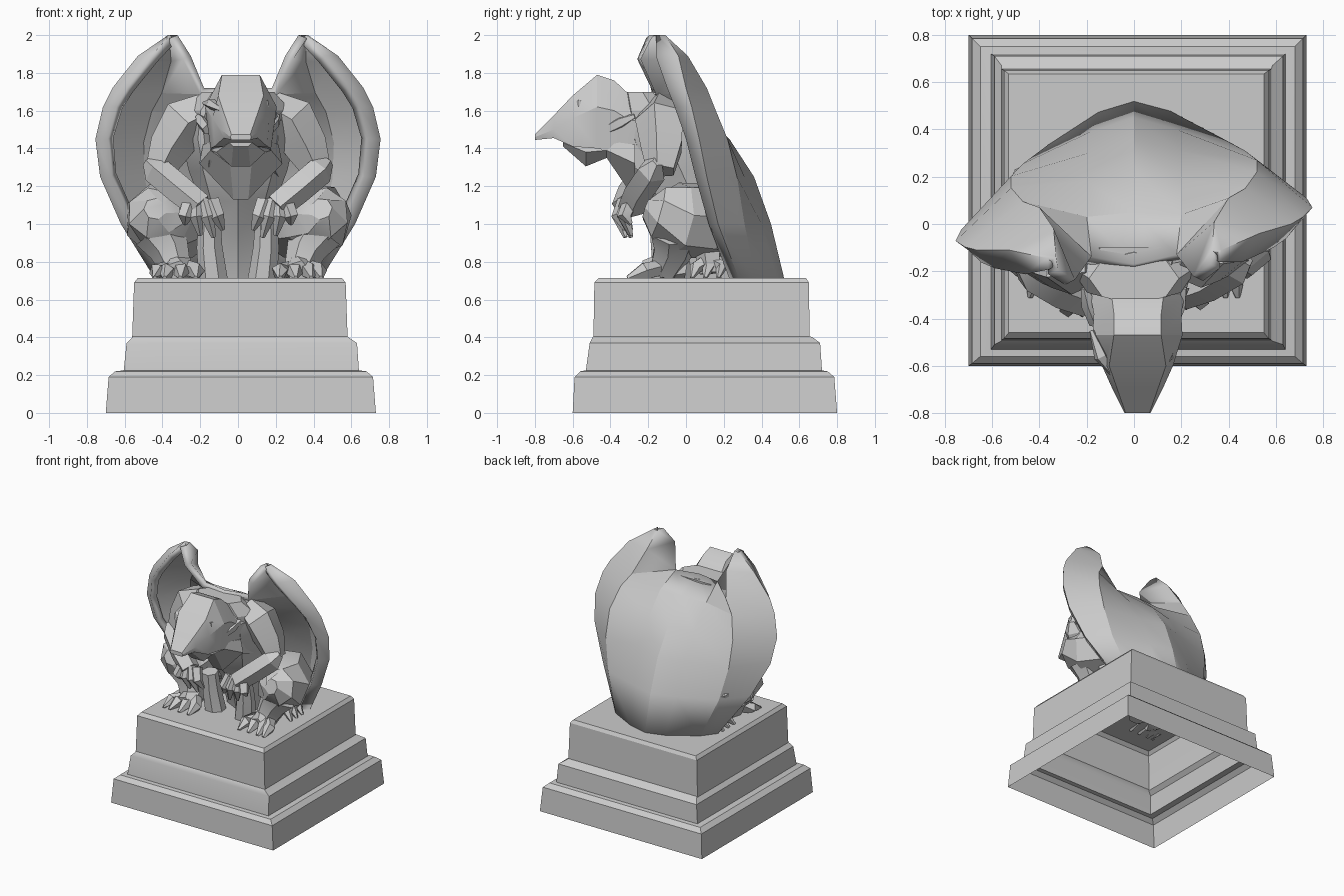
import bpy, bmesh, math
from mathutils import Vector


def make(name, bm, angle=25, fix=True):
    if fix:
        bmesh.ops.recalc_face_normals(bm, faces=bm.faces)
    me = bpy.data.meshes.new(name)
    bm.to_mesh(me)
    bm.free()
    ob = bpy.data.objects.new(name, me)
    bpy.context.collection.objects.link(ob)
    bpy.ops.object.select_all(action='DESELECT')
    ob.select_set(True)
    bpy.context.view_layer.objects.active = ob
    bpy.ops.object.shade_smooth_by_angle(angle=math.radians(angle))
    return ob


def loft(bm, rings, start=True, end=True):
    vs = [[bm.verts.new(p) for p in r] for r in rings]
    n = len(vs[0])
    for a, b in zip(vs, vs[1:]):
        for i in range(n):
            bm.faces.new((a[i], a[(i + 1) % n], b[(i + 1) % n], b[i]))
    if start:
        bm.faces.new(vs[0][::-1])
    if end:
        bm.faces.new(vs[-1])


def limb(bm, pts, n=6):
    """Tapered faceted tube through (x, y, z, radius) points."""
    rings = []
    ps = [Vector(p[:3]) for p in pts]
    for i, p in enumerate(ps):
        d = (ps[min(i + 1, len(ps) - 1)] - ps[max(i - 1, 0)]).normalized()
        u = d.cross(Vector((0.3, 1, 0.1))).normalized()
        v = d.cross(u)
        r = pts[i][3]
        rings.append([p + r * (u * math.cos(2 * math.pi * k / n) + v * math.sin(2 * math.pi * k / n))
                      for k in range(n)])
    loft(bm, rings)


def pair(name, limbs, left_dy=0.0, n=6):
    for side, label in ((1, "right"), (-1, "left")):
        bm = bmesh.new()
        for pts in limbs:
            limb(bm, [(side * x, y + (left_dy if side < 0 else 0), z, r) for x, y, z, r in pts], n)
        make(f"{name}_{label}", bm)


# Stepped hollow pedestal: (z, x0, x1, y0, y1)
tiers = [(0, -.70, .73, -.60, .80), (.19, -.685, .715, -.59, .785), (.22, -.65, .68, -.56, .75),
         (.225, -.605, .64, -.53, .72), (.37, -.59, .63, -.51, .71), (.40, -.56, .585, -.495, .67),
         (.405, -.56, .58, -.49, .655), (.69, -.55, .57, -.485, .65), (.715, -.53, .55, -.46, .635)]
bm = bmesh.new()
loft(bm, [[(a, c, z), (b, c, z), (b, d, z), (a, d, z)] for z, a, b, c, d in tiers], start=False)
make("pedestal", bm)

# Folded wings and back: each row from the spine outward to the front rim
rows = [(.71, [(0, .52), (.15, .48), (.36, .37), (.44, .28), (.38, .23)]),
        (1.0, [(0, .45), (.18, .40), (.47, .31), (.62, .17), (.56, .12)]),
        (1.25, [(0, .36), (.19, .31), (.52, .27), (.73, .11), (.67, .05)]),
        (1.45, [(0, .23), (.20, .19), (.52, .22), (.755, .07), (.69, .0)]),
        (1.62, [(0, .05), (.20, .04), (.47, .15), (.715, .03), (.645, -.06)]),
        (1.72, [(0, -.17), (.18, -.13), (.40, .11), (.665, .0), (.59, -.10)]),
        (1.89, [None, (.25, -.22), (.34, .01), (.53, -.04), (.46, -.16)]),
        (2.0, [None, (.32, -.17), (.33, -.11), (.37, -.11), (.36, -.16)])]
bm = bmesh.new()
grid = []
for z, pts in rows:
    left = [p and bm.verts.new((-p[0], p[1] - .14 * (p[0] / .75) ** 2, z)) for p in pts[:0:-1]]
    grid.append(left + [p and bm.verts.new((p[0], p[1], z)) for p in pts])
for a, b in zip(grid, grid[1:]):
    for j in range(8):
        q = (a[j], b[j], b[j + 1], a[j + 1])
        if all(q):
            bm.faces.new(q)
wings = make("wings", bm, 20, fix=False)
mod = wings.modifiers.new("thickness", 'SOLIDIFY')
mod.thickness, mod.offset = .05, -1

# Hunched torso: (z, half width, front y, back y)
bm = bmesh.new()
rings = []
for z, rx, f, b in [(.70, .17, -.02, .40), (.95, .20, -.08, .36), (1.12, .20, -.22, .31), (1.28, .26, -.29, .24),
                    (1.45, .30, -.34, .13), (1.60, .28, -.34, -.0), (1.70, .19, -.34, -.12)]:
    rings.append([(rx * math.cos(k * math.pi / 4), (f + b) / 2 + (b - f) / 2 * math.sin(k * math.pi / 4), z)
                  for k in range(8)])
loft(bm, rings)
make("torso", bm)


# Head sections along y: (y, top width, top z, cheek width, cheek z, low width, low z)
def head_part(name, sections):
    bm = bmesh.new()
    loft(bm, [[(.015 + s * w, y, z) for s, w, z in ((-1, tw, tz), (1, tw, tz), (1, mw, mz), (1, lw, lz),
                                                     (-1, lw, lz), (-1, mw, mz))]
              for y, tw, tz, mw, mz, lw, lz in sections])
    make(name, bm)


head_part("head", [(-.80, .05, 1.475, .055, 1.46, .05, 1.445), (-.70, .085, 1.575, .105, 1.50, .09, 1.455),
                   (-.60, .12, 1.68, .15, 1.56, .14, 1.41), (-.47, .10, 1.79, .19, 1.62, .16, 1.40),
                   (-.38, .10, 1.76, .185, 1.60, .16, 1.38), (-.30, .11, 1.685, .20, 1.55, .17, 1.30),
                   (-.10, .16, 1.70, .26, 1.54, .2, 1.25)])
head_part("lower_jaw", [(-.65, .05, 1.44, .06, 1.43, .04, 1.41), (-.53, .12, 1.43, .13, 1.38, .05, 1.305),
                        (-.42, .15, 1.44, .16, 1.39, .06, 1.35), (-.27, .20, 1.42, .22, 1.32, .04, 1.13)])
pair("brow", [[(.08, -.645, 1.60, .012), (.14, -.56, 1.635, .03), (.18, -.45, 1.64, .01)]], n=5)
pair("ear", [[(.16, -.42, 1.50, .03), (.19, -.34, 1.54, .035), (.21, -.27, 1.57, .015)]], n=5)

# Shoulders, arms and clawed hands
arm = [[(.17, -.12, 1.61, .10), (.28, -.13, 1.55, .14), (.36, -.12, 1.41, .12), (.42, -.13, 1.28, .08)],
       [(.48, -.15, 1.33, .03), (.43, -.18, 1.28, .08), (.31, -.25, 1.18, .08), (.20, -.29, 1.09, .075)]]
for wx, kx, tx, tz in ((.14, .11, .08, .97), (.18, .16, .13, .93), (.22, .22, .20, .94), (.25, .28, .28, 1.0)):
    arm.append([(wx, -.29, 1.12, .045), (kx, -.325, 1.04, .04), (tx, -.29, tz, .012)])
pair("arm", arm, left_dy=-.03, n=5)

# Crouching thighs, shins and haunches
pair("leg", [[(.22, .22, .95, .14), (.34, .10, 1.02, .21), (.42, -.04, 1.03, .20), (.45, -.15, 1.06, .14),
              (.44, -.21, 1.08, .06)],
             [(.42, -.06, .96, .14), (.36, -.07, .86, .11), (.32, -.12, .74, .08)],
             [(.15, -.14, 1.02, .06), (.15, -.12, .88, .07), (.13, -.10, .70, .08)]], n=7)

# Front feet with toes
foot = [[(.32, .0, .75, .05), (.32, -.12, .77, .085), (.32, -.22, .75, .06)]]
for tx in (.22, .30, .38, .43):
    foot.append([(.32 + (tx - .32) * .5, -.14, .765, .045), (tx, -.22, .75, .045), (tx * 1.02, -.31, .715, .012)])
pair("foot", foot, n=5)

# Hind claws beside the wing hem
hind = [[(.34, .10, .95, .08), (.36, .12, .84, .07), (.37, .13, .74, .06)]]
for ty in (.05, .12, .19):
    hind.append([(.36, .12, .81, .04), (.40, ty, .77, .035), (.45, ty - .02, .715, .01)])
pair("hind_claw", hind, n=5)
